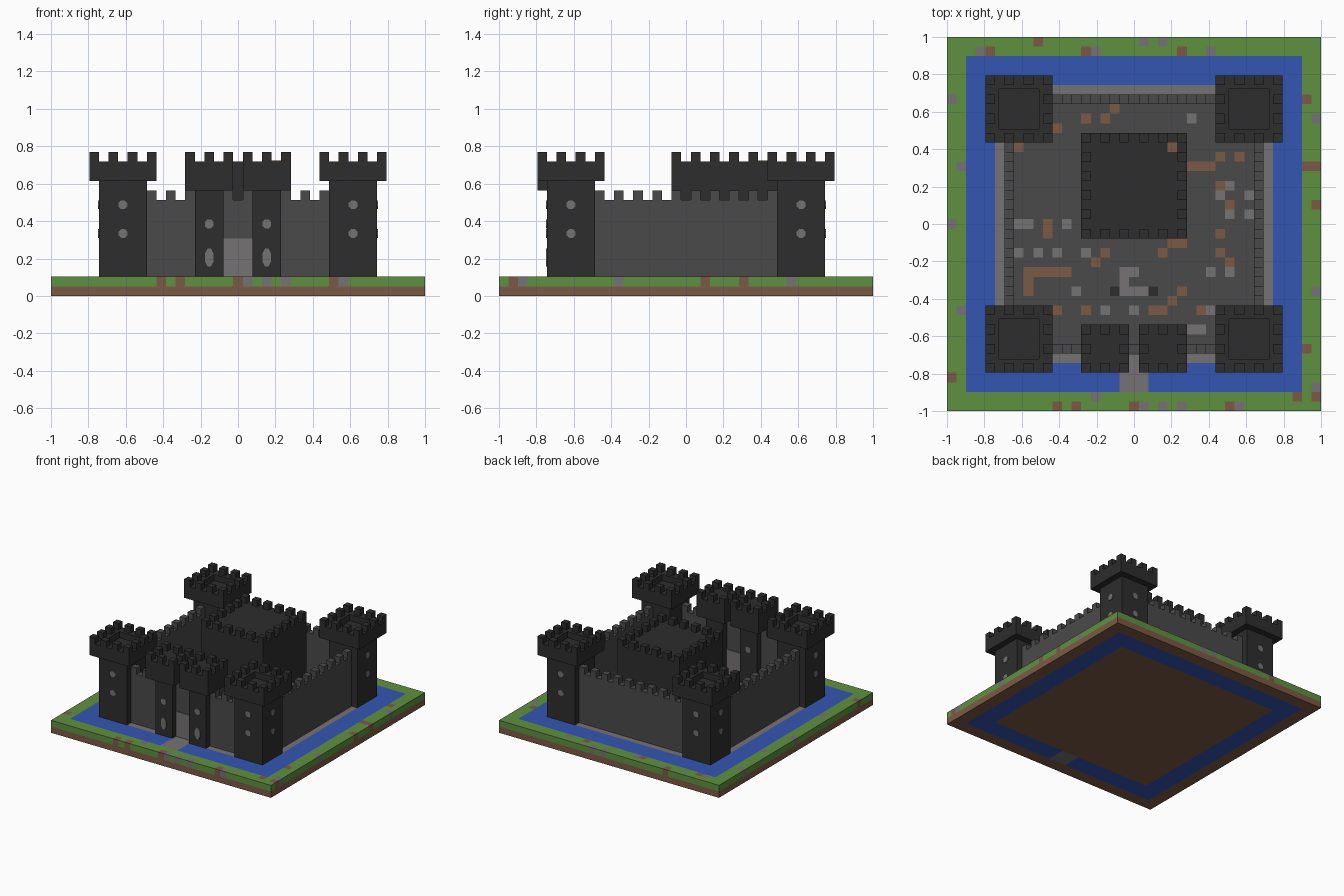
import bpy, bmesh, math
from mathutils import Matrix, Vector

if "Cube" in bpy.data.objects:
    bpy.data.objects.remove(bpy.data.objects["Cube"])

N = 39              # blocks along one side
U = 2 / N           # block size
HALF = N / 2


def material(name, hex_colour):
    def linear(c):
        return c / 12.92 if c < 0.04 else ((c + 0.055) / 1.055) ** 2.4
    rgb = [linear(int(hex_colour[i:i + 2], 16) / 255) for i in (0, 2, 4)]
    m = bpy.data.materials.new(name)
    m.use_nodes = True
    m.diffuse_color = (*rgb, 1)
    m.node_tree.nodes["Principled BSDF"].inputs["Base Color"].default_value = (*rgb, 1)
    return m


grass = material("grass", "5f9040")
water = material("water", "3456b2")
earth = material("earth", "7c5a45")
pale = material("pale_stone", "757272")
stone = material("grey_stone", "4a4a4a")
dark = material("dark_stone", "2d2d2d")


def finish(bm, name, mats):
    bmesh.ops.recalc_face_normals(bm, faces=bm.faces)
    me = bpy.data.meshes.new(name)
    bm.to_mesh(me)
    bm.free()
    for m in mats:
        me.materials.append(m)
    ob = bpy.data.objects.new(name, me)
    bpy.context.collection.objects.link(ob)
    return ob


def add_box(bm, lo, hi):
    """Box between two corners given in blocks."""
    lo, hi = Vector(lo) * U, Vector(hi) * U
    mat = Matrix.Translation((lo + hi) / 2) @ Matrix.Diagonal((*(hi - lo), 1))
    return bmesh.ops.create_cube(bm, size=1, matrix=mat)["verts"]


def add_merlons(bm, cx, cy, width, z):
    """Alternate blocks around the rim of a square roof."""
    r = (width - 1) // 2
    for i in range(-r, r + 1):
        for j in range(-r, r + 1):
            if max(abs(i), abs(j)) == r and (i + r) % 2 == 0 and (j + r) % 2 == 0:
                x, y = cx + i, cy + j
                add_box(bm, (x - .5, y - .5, z), (x + .5, y + .5, z + 1))


def add_block(bm, cx, cy, width, z0, z1):
    r = width / 2
    return add_box(bm, (cx - r, cy - r, z0), (cx + r, cy + r, z1))


# ground: a slab of blocks, coloured block by block
brown_spots = [(-2, 12), (-3, 11), (-5, 11), (-8, 10), (-12, 8), (9, 7), (11, 7),
               (7, 6), (6, 6), (8, 6), (9, 4), (10, 2), (9, -1), (-9, -1), (-9, 0),
               (4, -2), (5, -2), (3, -3), (9, -3), (-3, -3), (-4, -4), (10, -4),
               (-11, -6), (-11, -7), (5, -7), (4, -8), (3, -9), (2, -9), (7, -9),
               (-5, -9), (-8, -9)]
pale_spots = [(6, 11), (9, 3), (10, 4), (12, 3), (10, 1), (12, 1), (-12, 0), (-11, 0),
              (-7, 0), (-12, -3), (-10, -3), (-8, -3), (-5, -3), (8, -5), (10, -5),
              (-1, -5), (0, -5), (-1, -6), (-6, -7), (-1, -7), (0, -7), (1, -7),
              (0, -9), (-3, -9), (8, -9), (6, -11), (7, -11)]
brown_rim = [(-10, 19), (-15, 18), (-5, 18), (5, 18), (18, 13), (18, 6), (18, -13),
             (-19, -16), (-8, -19), (-6, -19), (0, -19), (10, -19), (17, -18),
             (19, -18), (19, 2), (19, 6)]
pale_rim = [(1, 19), (3, 19), (-16, 18), (-4, 18), (8, 18), (-19, 13), (-18, 6),
            (-19, 0), (-18, -9), (-4, -18), (1, -19), (3, -19), (5, -19), (11, -19),
            (19, -17), (19, -7), (19, 11)]
spots = {c: earth for c in brown_spots + brown_rim}
spots.update({c: pale for c in pale_spots + pale_rim})
spots.update({(x, -5): earth for x in range(-11, -6)})
spots.update({(-2, -7): dark, (2, -7): dark})


def ground_colour(x, y, layer):
    ring = max(abs(x), abs(y))
    if 15 <= ring <= 17:
        return pale if abs(x) <= 1 and y < 0 else water
    if layer == 0:
        return earth
    if ring == 14:
        return pale
    return spots.get((x, y), grass if ring > 17 else stone)


bm = bmesh.new()
for z in (0, 2 * U):
    bmesh.ops.create_grid(bm, x_segments=N, y_segments=N, size=1,
                          matrix=Matrix.Translation((0, 0, z)))
for k in range(4):
    turn = Matrix.Rotation(k * math.pi / 2, 4, "Z") @ Matrix.Translation((0, -1, U))
    tilt = Matrix.Rotation(math.pi / 2, 4, "X") @ Matrix.Diagonal((1, U, 1, 1))
    bmesh.ops.create_grid(bm, x_segments=N, y_segments=2, size=1, matrix=turn @ tilt)
bmesh.ops.remove_doubles(bm, verts=bm.verts, dist=U / 50)
bmesh.ops.recalc_face_normals(bm, faces=bm.faces)
ground_mats = [grass, water, earth, pale, stone, dark]
for f in bm.faces:
    p = (f.calc_center_median() - f.normal * U / 2) / U
    f.material_index = ground_mats.index(
        ground_colour(round(p.x), round(p.y), 1 if p.z > 1 else 0))
finish(bm, "moated_ground", ground_mats)


# curtain walls with battlements
bm = bmesh.new()
for k in range(4):
    verts = add_box(bm, (-9.5, -13.5, 2), (9.5, -12.5, 10))
    for x in range(-9, 10, 2):
        verts += add_box(bm, (x - .5, -13.5, 10), (x + .5, -12.5, 11))
    bmesh.ops.rotate(bm, verts=verts, matrix=Matrix.Rotation(k * math.pi / 2, 3, "Z"))
finish(bm, "curtain_walls", [stone])

# gate, showing on both sides of the front wall
bm = bmesh.new()
add_box(bm, (-1.5, -13.6, 2), (1.5, -12.4, 6))
finish(bm, "gate", [pale])


def add_window(bm, x, y, z, angle, tall=1):
    """Thin eight-sided plate; angle 0 faces the front."""
    mat = (Matrix.Translation(Vector((x, y, z)) * U) @ Matrix.Rotation(angle, 4, "Z")
           @ Matrix.Diagonal((1, 1, tall, 1)) @ Matrix.Rotation(math.pi / 2, 4, "X")
           @ Matrix.Rotation(math.pi / 8, 4, "Z"))
    bmesh.ops.create_cone(bm, cap_ends=True, segments=8, radius1=U / 2,
                          radius2=U / 2, depth=U / 6, matrix=mat)


# corner towers with sunken roofs
windows = bmesh.new()
for sx, side in ((-1, "right"), (1, "left")):
    for sy, end in ((-1, "front"), (1, "back")):
        cx, cy = 12 * sx, 12 * sy
        bm = bmesh.new()
        add_block(bm, cx, cy, 5, 2, 12)
        head = add_block(bm, cx, cy, 7, 12, 14)
        roof = max({f for v in head for f in v.link_faces},
                   key=lambda f: f.calc_center_median().z)
        bmesh.ops.inset_region(bm, faces=[roof], thickness=2 * U)
        well = bmesh.ops.extrude_face_region(bm, geom=[roof])["geom"]
        bmesh.ops.translate(bm, vec=(0, 0, -U),
                            verts=[g for g in well if isinstance(g, bmesh.types.BMVert)])
        if roof.is_valid:
            bmesh.ops.delete(bm, geom=[roof], context="FACES_ONLY")
        add_merlons(bm, cx, cy, 7, 14)
        finish(bm, f"{end}_{side}_tower", [dark])
        for z in (6.5, 9.5):
            add_window(windows, cx, cy + 2.5 * sy, z, 0)
            add_window(windows, cx + 2.5 * sx, cy, z, math.pi / 2)

# gate towers
for sx, side in ((-1, "right"), (1, "left")):
    bm = bmesh.new()
    add_block(bm, 3 * sx, -13, 3, 2, 11)
    add_block(bm, 3 * sx, -13, 5, 11, 14)
    add_merlons(bm, 3 * sx, -13, 5, 14)
    finish(bm, f"{side}_gate_tower", [dark])
    add_window(windows, 3 * sx, -14.5, 7.5, 0)
    add_window(windows, 3 * sx, -14.5, 4, 0, 2)
    add_window(windows, 3 * sx, -11.5, 7.5, 0)
finish(windows, "tower_windows", [pale])

# central keep
bm = bmesh.new()
add_block(bm, 0, 4, 11, 2, 14)
add_merlons(bm, 0, 4, 11, 14)
finish(bm, "keep", [dark])

# stray earth patch on the keep roof
bm = bmesh.new()
add_block(bm, 4, 8, 1, 14, 14.1)
finish(bm, "roof_patch", [earth])
